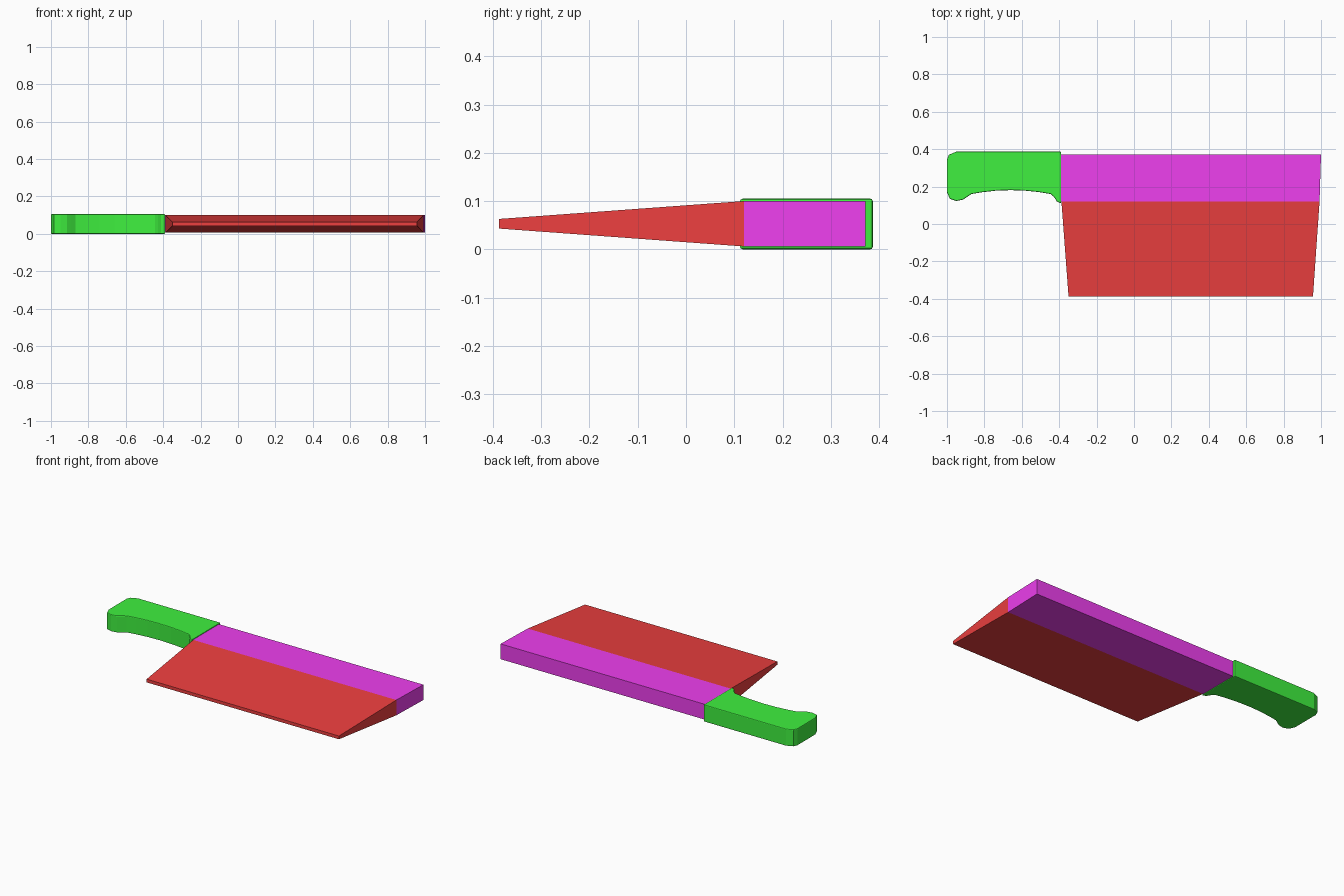
import bpy, bmesh

if "Cube" in bpy.data.objects:
    bpy.data.objects.remove(bpy.data.objects["Cube"])


def finish(name, bm, color):
    bmesh.ops.recalc_face_normals(bm, faces=bm.faces)
    mesh = bpy.data.meshes.new(name)
    bm.to_mesh(mesh)
    bm.free()
    mat = bpy.data.materials.new(name + "_colour")
    mat.diffuse_color = color
    mat.use_nodes = True
    mat.node_tree.nodes["Principled BSDF"].inputs["Base Color"].default_value = mat.diffuse_color
    mesh.materials.append(mat)
    obj = bpy.data.objects.new(name, mesh)
    bpy.context.collection.objects.link(obj)
    return obj


def tapered_slab(name, sections, color):
    """Loft rectangular sections given as (y, x0, x1, z0, z1)."""
    bm = bmesh.new()
    rings = [[bm.verts.new(p) for p in ((x0, y, z0), (x1, y, z0), (x1, y, z1), (x0, y, z1))]
             for y, x0, x1, z0, z1 in sections]
    for a, b in zip(rings, rings[1:]):
        for i in range(4):
            j = (i + 1) % 4
            bm.faces.new((a[i], a[j], b[j], b[i]))
    bm.faces.new(rings[0])
    bm.faces.new(rings[-1])
    return finish(name, bm, color)


# Blade: thick spine and the wedge ground down to the cutting edge
tapered_slab("blade_spine", [(0.12, -0.393, 0.992, 0.006, 0.1),
                             (0.372, -0.393, 1.0, 0.006, 0.1)], (0.86, 0.05, 0.86, 1))
tapered_slab("blade_edge", [(-0.387, -0.35, 0.957, 0.043, 0.063),
                            (0.12, -0.388, 0.992, 0.006, 0.1)], (0.85, 0.05, 0.05, 1))

# Handle: plan outline with a finger curve, extruded and rim-bevelled
outline = [(-0.39, 0.11), (-0.412, 0.12), (-0.428, 0.145), (-0.445, 0.16), (-0.51, 0.171),
           (-0.58, 0.178), (-0.66, 0.181), (-0.74, 0.178), (-0.81, 0.17), (-0.87, 0.16),
           (-0.892, 0.145), (-0.915, 0.13), (-0.95, 0.123), (-0.985, 0.135), (-1.0, 0.17),
           (-1.0, 0.345), (-0.99, 0.37), (-0.95, 0.387), (-0.39, 0.387)]
bm = bmesh.new()
base = bm.faces.new([bm.verts.new((x, y, 0)) for x, y in outline])
ext = bmesh.ops.extrude_face_region(bm, geom=[base], use_keep_orig=True)
bmesh.ops.translate(bm, vec=(0, 0, 0.105),
                    verts=[v for v in ext["geom"] if isinstance(v, bmesh.types.BMVert)])
handle = finish("handle", bm, (0.05, 0.87, 0.05, 1))
bevel = handle.modifiers.new("rim", "BEVEL")
bevel.width = 0.005
bevel.segments = 2
bevel.limit_method = "ANGLE"
bevel.angle_limit = 1.2
